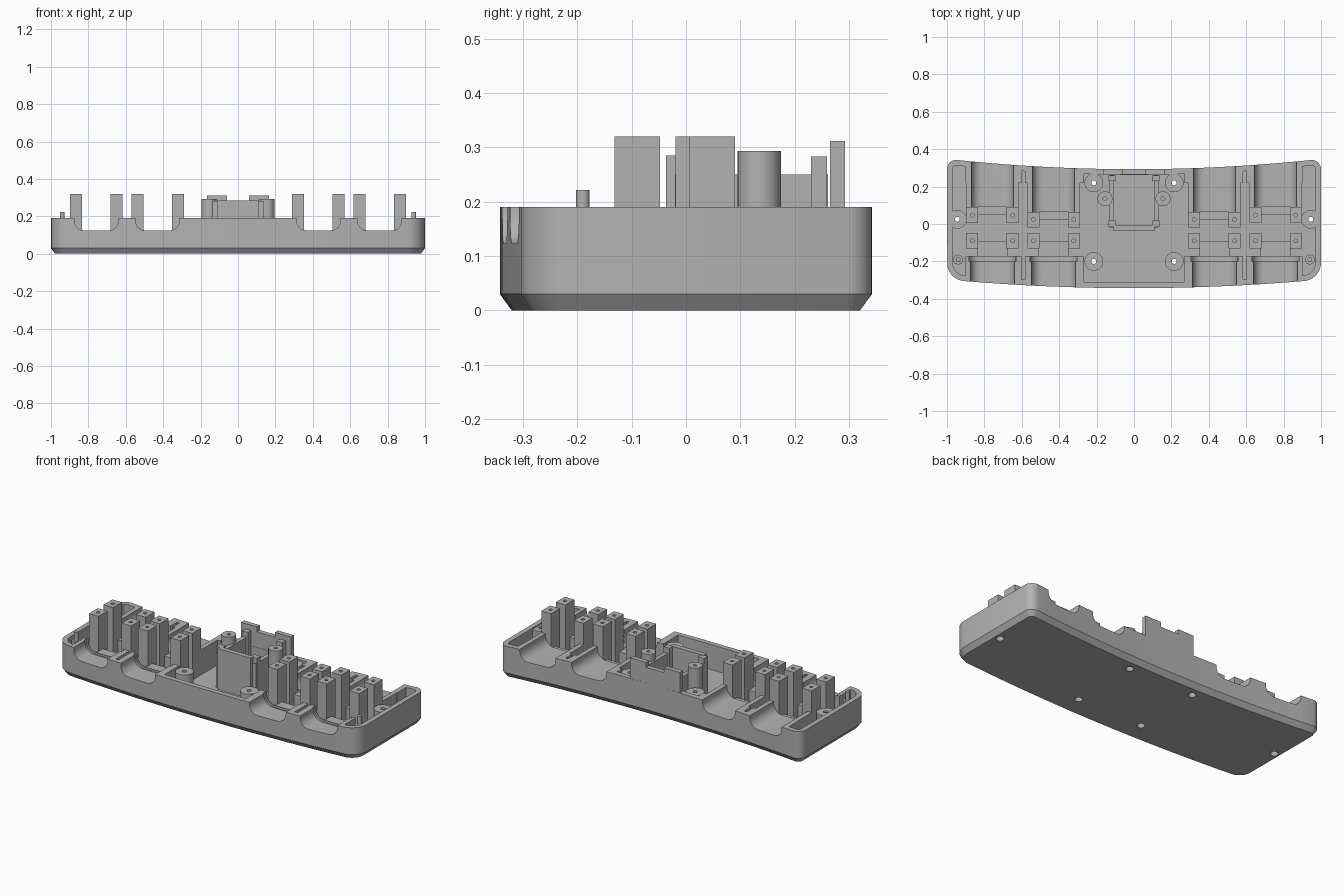
import bpy, bmesh, math
from mathutils import Vector

cube = bpy.data.objects.get("Cube")
if cube:
    bpy.data.objects.remove(cube)

GREY = (0.45, 0.45, 0.45, 1)
mat = bpy.data.materials.new("plain grey")
mat.use_nodes = True
mat.diffuse_color = GREY
mat.node_tree.nodes["Principled BSDF"].inputs["Base Color"].default_value = GREY

TOP, FLOOR, WALL = 0.19, 0.04, 0.03


def front(x):
    return -0.343 + 0.046 * x * x


def back(x):
    return 0.293 + 0.055 * x * x


def outline(d):
    """Tray footprint, inset by d: bowed front, hollow back, rounded corners."""
    pts = []
    n = 24
    for i in range(n + 1):
        x = -0.9 + 1.8 * i / n
        pts.append((x, front(x) + d))

    def arc(cx, cy, r, a0):
        for i in range(1, 9):
            a = math.radians(a0 + 90 * i / 8)
            pts.append((cx + r * math.cos(a), cy + r * math.sin(a)))
    arc(0.9, front(0.9) + 0.1, 0.1 - d, -90)
    arc(0.95, back(0.95) - 0.05, 0.05 - d, 0)
    for i in range(1, n + 1):
        x = 0.95 - 1.9 * i / n
        pts.append((x, back(x) - d))
    arc(-0.95, back(0.95) - 0.05, 0.05 - d, 90)
    arc(-0.9, front(0.9) + 0.1, 0.1 - d, 180)
    return pts[:-1]


def loft(bm, loops):
    """Closed solid through matching loops of 3D points."""
    rings = [[bm.verts.new(p) for p in loop] for loop in loops]
    n = len(rings[0])
    for a, b in zip(rings, rings[1:]):
        for i in range(n):
            j = (i + 1) % n
            bm.faces.new((a[i], a[j], b[j], b[i]))
    bm.faces.new(rings[0][::-1])
    bm.faces.new(rings[-1])


def prism(bm, pts, z0, z1):
    loft(bm, [[(x, y, z) for x, y in pts] for z in (z0, z1)])


def box(bm, x0, x1, y0, y1, z0, z1):
    prism(bm, [(x0, y0), (x1, y0), (x1, y1), (x0, y1)], z0, z1)


def lathe(bm, cx, cy, profile, n=24):
    loft(bm, [[(cx + r * math.cos(math.tau * i / n), cy + r * math.sin(math.tau * i / n), z)
               for i in range(n)] for r, z in profile])


def trough(bm, cx, y0, y1, w, bottom):
    """U-shaped channel running along y."""
    r, h = 0.055, w / 2
    half = [(h, 0.4)] + [(h - r + r * math.cos(a), bottom + r - r * math.sin(a))
                         for a in [math.pi / 2 * i / 8 for i in range(9)]]
    sec = half + [(-x, z) for x, z in reversed(half)]
    loft(bm, [[(cx + x, y, z) for x, z in sec] for y in (y0, y1)])


def make(name, build, cutters=()):
    bm = bmesh.new()
    build(bm)
    bmesh.ops.recalc_face_normals(bm, faces=bm.faces)
    me = bpy.data.meshes.new(name)
    bm.to_mesh(me)
    bm.free()
    me.materials.append(mat)
    ob = bpy.data.objects.new(name, me)
    bpy.context.collection.objects.link(ob)
    for c in cutters:
        mod = ob.modifiers.new("cut", "BOOLEAN")
        mod.operation, mod.solver, mod.object = "DIFFERENCE", "EXACT", c
    if cutters:
        bpy.context.view_layer.update()
        done = bpy.data.meshes.new_from_object(
            ob.evaluated_get(bpy.context.evaluated_depsgraph_get()))
        ob.modifiers.clear()
        ob.data = done
    ob.data.shade_smooth()
    ob.data.set_sharp_from_angle(angle=math.radians(30))
    return ob


def cutter(name, build):
    ob = make(name, build)
    ob.hide_render = True
    return ob


SIDES = (-1, 1)
JACKS = ((0.757, 0.09), (0.43, 0.065))      # centre x, inner end of the rear cradle
SCREWS = [(s * x, y) for s in SIDES for x, y in ((0.215, -0.2), (0.215, 0.22), (0.945, 0.025))]
PEGS = [(s * 0.155, 0.135) for s in SIDES]
POSTS = [(s * (cx + d), y) for s in SIDES for cx, inner in JACKS
         for d in (-0.108, 0.108) for y in (inner - 0.042, -0.09)]


# Cutters
def cut_troughs(bm):
    for s in SIDES:
        for cx, inner in JACKS:
            trough(bm, s * cx, inner - 0.02, 0.45, 0.225, 0.123)
            trough(bm, s * cx, -0.45, -0.15, 0.235, 0.123)


def cut_grooves(bm):
    for s in SIDES:
        for cx, inner in JACKS:
            trough(bm, s * cx, -0.2, -0.175, 0.25, 0.112)


def cut_slots(bm):
    for s in SIDES:
        for y0, y1 in ((-0.3, -0.14), (0.2, 0.295)):
            box(bm, s * 0.593 - 0.009, s * 0.593 + 0.009, y0, y1, FLOOR, 0.3)


def cut_screws(bm):
    for x, y in SCREWS:
        lathe(bm, x, y, ((0.024, -0.002), (0.013, 0.02), (0.013, 0.4)))


def cut_blind(bm):
    for x, y in POSTS + PEGS:
        lathe(bm, x, y, ((0.01, 0.24), (0.01, 0.4)), 16)


cavity = cutter("cavity_cutter", lambda bm: prism(bm, outline(WALL), FLOOR, 0.4))
troughs = cutter("trough_cutter", cut_troughs)
grooves = cutter("groove_cutter", cut_grooves)
slots = cutter("slot_cutter", cut_slots)
screws = cutter("screw_cutter", cut_screws)
blind = cutter("blind_hole_cutter", cut_blind)

# Tray shell with a bevelled underside
make("tray", lambda bm: loft(bm, [[(x, y, z) for x, y in outline(d)]
     for d, z in ((0.022, 0), (0, 0.03), (0, TOP))]), (cavity, troughs, screws))


# Cradles that hold the sockets along the front and back walls
def wall_block(bm, s, edge, inset, y):
    xs = [0.27 + 0.63 * i / 6 for i in range(7)]
    prism(bm, [(s * x, edge(x) + inset) for x in xs] + [(s * 0.9, y), (s * 0.27, y)],
          FLOOR - 0.01, TOP)


for s, side in ((1, "left"), (-1, "right")):
    make("front_cradle_" + side, lambda bm: wall_block(bm, s, front, 0.015, -0.17),
         (troughs, grooves, slots))
    make("back_cradle_" + side, lambda bm: wall_block(bm, s, back, -0.015, 0.22),
         (troughs, slots))
    for (cx, inner), place in zip(JACKS, ("outer", "inner")):
        make(f"{place}_cradle_arm_{side}", lambda bm: box(
            bm, s * cx - 0.14, s * cx + 0.14, inner, 0.221, FLOOR - 0.01, TOP), (troughs,))


# Screw posts beside each socket, and low bars between them
def build_posts(bm):
    for x, y in POSTS:
        box(bm, x - 0.032, x + 0.032, y - 0.042, y + 0.042, FLOOR - 0.01, 0.32)


def build_bars(bm):
    for s in SIDES:
        for cx, inner in JACKS:
            box(bm, s * cx - 0.08, s * cx + 0.08, -0.172, -0.09, FLOOR - 0.01, 0.11)
            box(bm, s * cx - 0.08, s * cx + 0.08, inner - 0.04, inner + 0.001, FLOOR - 0.01, 0.11)


make("screw_posts", build_posts, (blind,))
make("post_bars", build_bars)


# Round bosses, pegs and locating pins
def build_bosses(bm):
    for x, y in SCREWS:
        lathe(bm, x, y, ((0.05, FLOOR - 0.01), (0.05, 0.183)), 32)


def build_pegs(bm):
    for x, y in PEGS:
        lathe(bm, x, y, ((0.04, FLOOR - 0.01), (0.04, 0.293)), 32)


def build_pins(bm):
    for s in SIDES:
        lathe(bm, s * 0.94, -0.19, ((0.026, FLOOR - 0.01), (0.026, 0.17),
                                    (0.0125, 0.17), (0.0125, 0.222)))


make("screw_bosses", build_bosses, (screws,))
make("board_pegs", build_pegs, (blind,))
make("locating_pins", build_pins)


# Central connector housing
def build_housing(bm):
    z = FLOOR - 0.01
    box(bm, -0.11, 0.11, -0.037, -0.008, z, 0.285)
    box(bm, -0.115, 0.115, -0.01, 0.265, z, 0.06)
    for s in SIDES:
        a, b = sorted((s * 0.107, s * 0.132))
        box(bm, a, b, -0.02, 0.262, z, 0.25)
        for y0, y1 in ((-0.015, 0.02), (0.23, 0.26)):
            a, b = sorted((s * 0.095, s * 0.135))
            box(bm, a, b, y0, y1, z, 0.283)


def build_panel(bm):
    box(bm, -0.165, 0.165, 0.265, 0.293, z0 := 0.1, 0.283)
    for s in SIDES:
        a, b = sorted((s * 0.06, s * 0.165))
        box(bm, a, b, 0.265, 0.293, z0, 0.312)


make("connector_housing", build_housing)
make("back_panel", build_panel)

# Remove the finished cutters
for c in (cavity, troughs, grooves, slots, screws, blind):
    bpy.data.objects.remove(c)
